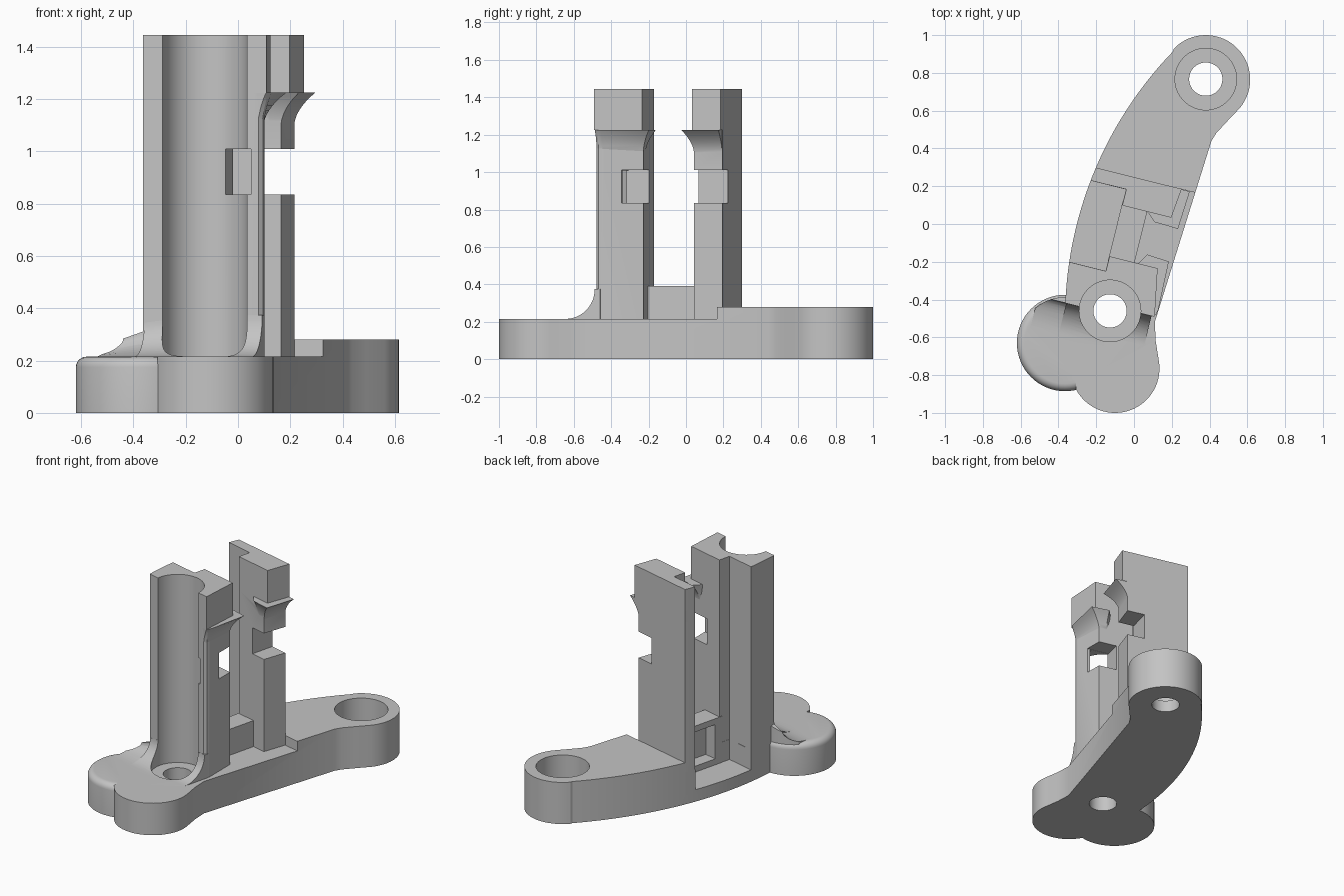
import bpy, bmesh, math
from mathutils import Matrix

cube = bpy.data.objects.get("Cube")
if cube:
    bpy.data.objects.remove(cube, do_unlink=True)

SHADE = (0.55, 0.55, 0.55, 1)
grey = bpy.data.materials.new("plain grey")
grey.use_nodes = True
grey.diffuse_color = SHADE
grey.node_tree.nodes["Principled BSDF"].inputs["Base Color"].default_value = SHADE

TOP, LOW, HIGH = 1.445, 0.215, 0.28
TILT = Matrix.Rotation(math.radians(-14), 4, 'Z')   # the posts are turned on the base


def arc(cx, cy, r, a0, a1, n):
    return [(cx + r * math.cos(math.radians(a0 + (a1 - a0) * i / n)),
             cy + r * math.sin(math.radians(a0 + (a1 - a0) * i / n))) for i in range(n + 1)]


def loft(name, rings, turn=True):
    """Closed solid through rings of matching 3D points."""
    bm = bmesh.new()
    loops = [[bm.verts.new(p) for p in ring] for ring in rings]
    n = len(loops[0])
    bm.faces.new(loops[0])
    bm.faces.new(loops[-1])
    for a, b in zip(loops, loops[1:]):
        for i in range(n):
            bm.faces.new((a[i], a[(i + 1) % n], b[(i + 1) % n], b[i]))
    if turn:
        bm.transform(TILT)
    bmesh.ops.recalc_face_normals(bm, faces=bm.faces)
    mesh = bpy.data.meshes.new(name)
    bm.to_mesh(mesh)
    bm.free()
    mesh.materials.append(grey)
    obj = bpy.data.objects.new(name, mesh)
    bpy.context.collection.objects.link(obj)
    return obj


def prism(name, outline, z0, z1, turn=True):
    return loft(name, [[(x, y, z) for x, y in outline] for z in (z0, z1)], turn)


def box(name, u0, u1, v0, v1, z0, z1):
    return prism(name, [(u0, v0), (u1, v0), (u1, v1), (u0, v1)], z0, z1)


def cylinder(name, x, y, r, z0, z1):
    return prism(name, arc(x, y, r, 0, 354.375, 63), z0, z1, False)


def combine(target, other, operation):
    mod = target.modifiers.new("combine", 'BOOLEAN')
    mod.operation, mod.solver, mod.object = operation, 'EXACT', other
    bpy.context.view_layer.objects.active = target
    bpy.ops.object.modifier_apply(modifier=mod.name)
    bpy.data.objects.remove(other, do_unlink=True)


# Curved base arm with a rounded end and a front lobe
outline = arc(0.38, 0.765, 0.235, -40, 136, 32)
outline += arc(1.67, -0.5, 2.035, 136, 178, 28)
outline += [(-0.355, -0.55), (-0.307, -0.85)]
outline += arc(-0.1, -0.765, 0.235, 208, 370, 28)
outline += [(0.115, -0.62), (0.11, -0.52), (0.41, 0.44), (0.435, 0.48), (0.49, 0.54)]
base = prism("bracket", outline, 0, HIGH, False)
combine(base, box("step", -1.5, 1.5, -1.5, 0.24, LOW, 1), 'DIFFERENCE')

# Open channel on the curved side, then the web with its pocket
combine(base, box("channel", -0.7, -0.0855, -0.277, 0.167, 0.08, 1), 'DIFFERENCE')
combine(base, box("web", -0.087, 0.052, -0.22, 0.1, 0.05, 0.39), 'UNION')
combine(base, box("pocket", -0.2, 0.0, -0.16, 0.06, 0.12, 0.35), 'DIFFERENCE')

# Side lobe with a softened top edge
LX, LY, LR, SOFT = -0.365, -0.63, 0.255, 0.04
steps = [(LR, 0)] + [(LR - SOFT + SOFT * math.cos(a), LOW - SOFT + SOFT * math.sin(a))
                     for a in [math.pi / 2 * i / 6 for i in range(7)]]
lobe = loft("side_lobe", [[(x, y, z) for x, y in arc(LX, LY, r, 0, 354.375, 63)]
                          for r, z in steps], False)
combine(base, lobe, 'UNION')


def post(name, shape, z0, z1):
    """Upright that follows the curved edge of the base."""
    solid = prism(name, outline, z0, z1, False)
    combine(solid, prism("trim", shape, 0, 2), 'INTERSECT')
    combine(base, solid, 'UNION')


# Front post: slim below, wider head above
front_left = [(-0.084, -0.197), (-0.084, -0.278), (-0.5, -0.278), (-0.5, -0.494),
              (-0.015, -0.494), (-0.015, -0.45)]
post("front_post", front_left + [(0.17, -0.45), (0.192, -0.445), (0.205, -0.43),
                                 (0.207, -0.41), (0.152, -0.197)], 0.06, 1.3)
post("front_head", front_left + [(0.225, -0.45), (0.178, -0.197)], 1.224, TOP)

# Rear post
rear_left = [(-0.5, 0.241), (-0.5, 0.168), (-0.084, 0.168), (-0.084, 0.08)]
post("rear_post", rear_left + [(0.149, 0.08), (0.163, 0.241)], 0.06, 1.3)
post("rear_head", rear_left + [(0.183, 0.08), (0.2, 0.241)], 1.224, TOP)


def flare(name, lower, upper):
    """Catch lip that sweeps outward to a thin edge."""
    rings = []
    for i in range(9):
        t = i / 8
        s = t * t
        rings.append([(a + (c - a) * s, b + (d - b) * s, 1.09 + 0.135 * t)
                      for (a, b), (c, d) in zip(lower, upper)])
    combine(base, loft(name, rings), 'UNION')


flare("front_catch",
      [(0.07, -0.21), (0.1, -0.199), (0.15, -0.199), (0.205, -0.41), (0.203, -0.43), (0.19, -0.444), (0.1, -0.444)],
      [(0.07, -0.2), (0.106, -0.14), (0.227, -0.148), (0.235, -0.41), (0.23, -0.435), (0.222, -0.447), (0.1, -0.447)])
flare("rear_catch",
      [(0.052, 0.09), (0.104, 0.082), (0.148, 0.082), (0.161, 0.239), (0.052, 0.239)],
      [(0.052, 0.081), (0.104, 0.036), (0.232, 0.031), (0.245, 0.239), (0.052, 0.239)])


def fillet(name, ends, face, run):
    """Concave sweep up to the post; ends are pairs of position and height."""
    rings = []
    for u, rise in ends:
        profile = [(face + 0.03, 0.1), (face + 0.03, LOW + rise)]
        profile += [(face - run + run * c, LOW + rise + rise * s) for c, s in arc(0, 0, 1, 0, -90, 12)]
        profile += [(face - run, 0.1)]
        rings.append([(u, v, z) for v, z in profile])
    return loft(name, rings)


side = fillet("lobe_fillet", [(-0.4, 0.045), (-0.24, 0.1)], -0.493, 0.159)
combine(side, cylinder("lobe_trim", LX, LY, LR - 0.012, 0, 1), 'INTERSECT')
combine(base, side, 'UNION')
combine(base, fillet("left_fillet", [(-0.246, 0.13), (-0.012, 0.16)], -0.495, 0.16), 'UNION')
combine(base, fillet("right_fillet", [(-0.015, 0.16), (0.208, 0.16)], -0.451, 0.16), 'UNION')

# Screw holes, counterbores and the driver trough
for x, y, floor in ((-0.127, -0.46, 0.18), (0.38, 0.767, 0.08)):
    combine(base, cylinder("bore", x, y, 0.163, floor, 2), 'DIFFERENCE')
    combine(base, cylinder("hole", x, y, 0.088, -0.1, 1), 'DIFFERENCE')

# Square notches through both posts
combine(base, box("front_notch", 0.03, 0.5, -0.31, -0.1, 0.835, 1.01), 'DIFFERENCE')
combine(base, box("trough_window", 0.031, 0.163, -0.6, -0.25, 0.836, 1.009), 'DIFFERENCE')
combine(base, box("rear_notch", 0.042, 0.5, 0.0, 0.4, 0.835, 1.01), 'DIFFERENCE')

# Smooth the curved walls, keep the corners sharp
base.select_set(True)
bpy.context.view_layer.objects.active = base
bpy.ops.object.shade_smooth_by_angle(angle=math.radians(25))
